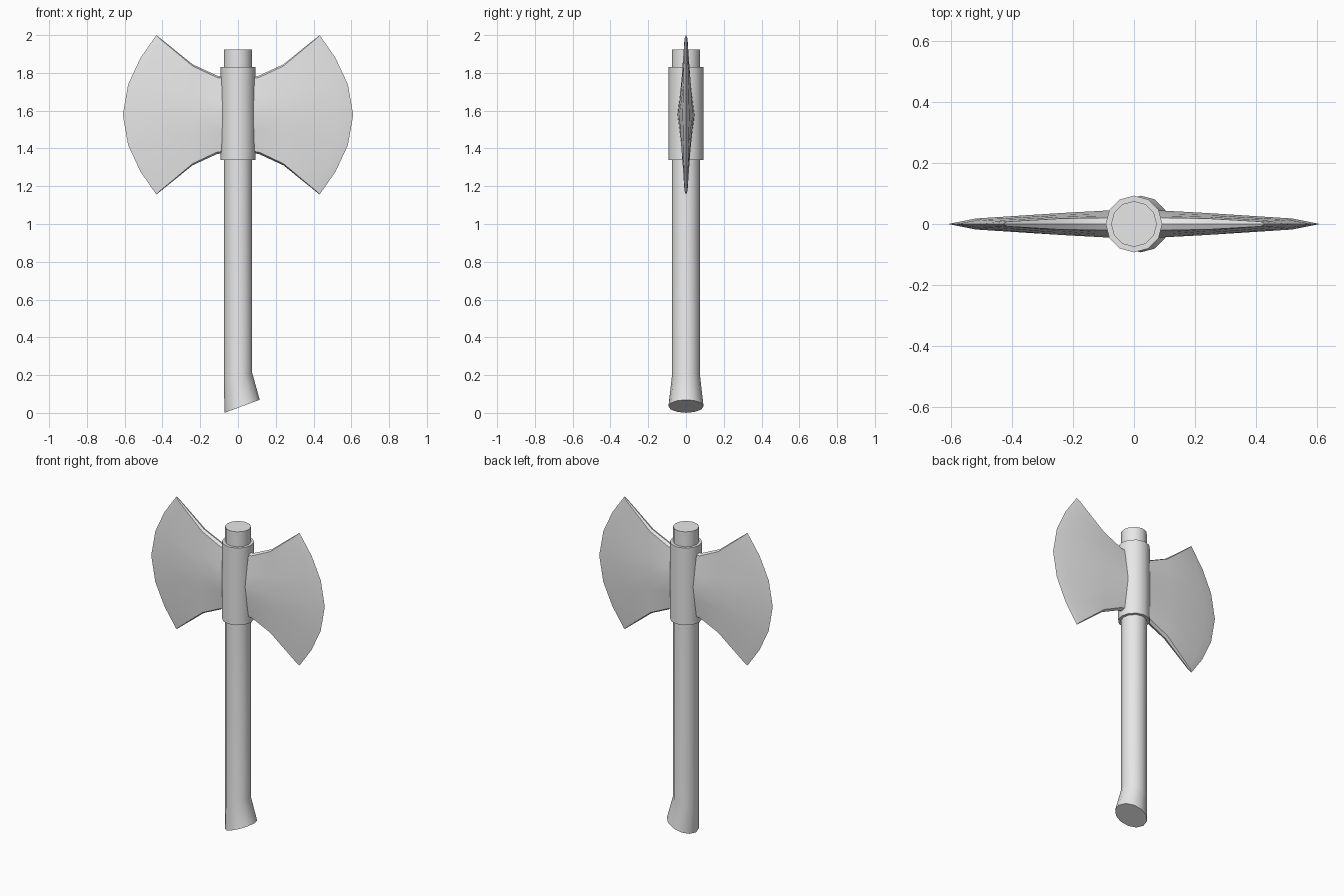
import bpy, bmesh, math

cube = bpy.data.objects.get("Cube")
if cube:
    bpy.data.objects.remove(cube)

grey = bpy.data.materials.new("pale_grey")
grey.use_nodes = True
colour = (0.8, 0.8, 0.8, 1)
grey.diffuse_color = colour
grey.node_tree.nodes["Principled BSDF"].inputs["Base Color"].default_value = colour


def loft(name, rings, close=False, angle=40):
    """Skin a list of equal-length point rings; cap the ends or join them."""
    bm = bmesh.new()
    loops = [[bm.verts.new(p) for p in ring] for ring in rings]
    n = len(loops[0])
    pairs = list(zip(loops, loops[1:]))
    if close:
        pairs.append((loops[-1], loops[0]))
    else:
        bm.faces.new(loops[0])
        bm.faces.new(loops[-1])
    for a, b in pairs:
        for i in range(n):
            j = (i + 1) % n
            bm.faces.new((a[i], a[j], b[j], b[i]))
    bmesh.ops.remove_doubles(bm, verts=bm.verts, dist=0.0001)
    bmesh.ops.recalc_face_normals(bm, faces=bm.faces)
    mesh = bpy.data.meshes.new(name)
    bm.to_mesh(mesh)
    bm.free()
    mesh.materials.append(grey)
    obj = bpy.data.objects.new(name, mesh)
    bpy.context.collection.objects.link(obj)
    bpy.ops.object.select_all(action='DESELECT')
    obj.select_set(True)
    bpy.context.view_layer.objects.active = obj
    bpy.ops.object.shade_smooth_by_angle(angle=math.radians(angle))
    return obj


def ring(radius, z, x=0, tilt=0, sides=12):
    pts = []
    for i in range(sides):
        a = math.tau * i / sides
        px = radius * math.cos(a)
        pts.append((x + px, radius * math.sin(a), z + tilt * px))
    return pts


# Shaft with a slanted, flared foot
loft("handle", [ring(0.093, 0.035, 0.022, 0.37), ring(0.075, 0.19, 0, 0.3),
                ring(0.075, 1.925)])

# Socket sleeve around the shaft
loft("socket", [ring(0.074, 1.34), ring(0.093, 1.34),
                ring(0.093, 1.83), ring(0.074, 1.83)], close=True)

# Blade columns: x at middle, x at tip, half height, middle and rim half thickness
MID_Z = 1.578
ROWS = [-1, -0.71, -0.38, 0, 0.38, 0.71, 1]
COLUMNS = [(0.04, 0.04, 0.2, 0.047, 0.02),
           (0.11, 0.11, 0.207, 0.043, 0.02),
           (0.24, 0.24, 0.267, 0.036, 0.018),
           (0.52, 0.415, 0.408, 0.018, 0.008),
           (0.61, 0.432, 0.422, 0, 0)]


def blade_section(side, mid_x, tip_x, half, thick, rim):
    def point(v, face):
        x = mid_x + (tip_x - mid_x) * abs(v) ** 1.9
        y = thick + (rim - thick) * abs(v)
        inset = 1 - 0.5 * rim / half if abs(v) == 1 else 1
        return (side * x, face * y, MID_Z + v * half * inset)

    front = [point(v, -1) for v in ROWS]
    back = [point(v, 1) for v in reversed(ROWS)]
    top = (side * tip_x, 0, MID_Z + half)
    bottom = (side * tip_x, 0, MID_Z - half)
    return front + [top] + back + [bottom]


def blade(name, side):
    bm = bmesh.new()
    loops = [[bm.verts.new(p) for p in blade_section(side, *c)] for c in COLUMNS]
    n = len(loops[0])
    bm.faces.new(loops[0])
    for a, b in zip(loops, loops[1:]):
        for i in range(n):
            j = (i + 1) % n
            bm.faces.new((a[i], a[j], b[j], b[i]))
    # Close the cutting edge where both cheeks meet
    bmesh.ops.remove_doubles(bm, verts=bm.verts, dist=0.0001)
    bmesh.ops.recalc_face_normals(bm, faces=bm.faces)
    mesh = bpy.data.meshes.new(name)
    bm.to_mesh(mesh)
    bm.free()
    mesh.materials.append(grey)
    obj = bpy.data.objects.new(name, mesh)
    bpy.context.collection.objects.link(obj)
    bpy.ops.object.select_all(action='DESELECT')
    obj.select_set(True)
    bpy.context.view_layer.objects.active = obj
    bpy.ops.object.shade_smooth_by_angle(angle=math.radians(40))


blade("left_blade", 1)
blade("right_blade", -1)
